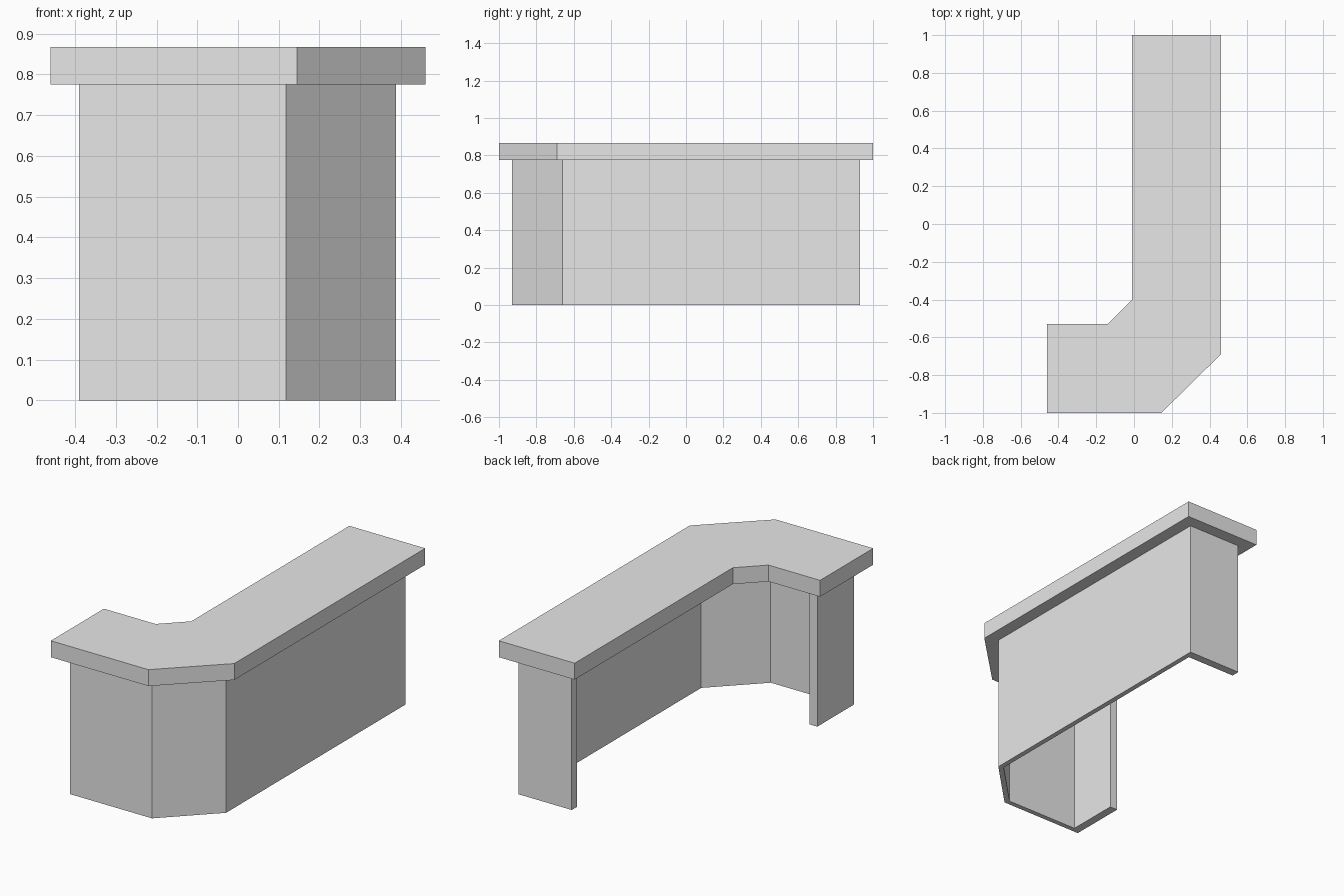
import bpy
import bmesh

cube = bpy.data.objects.get("Cube")
if cube:
    bpy.data.objects.remove(cube, do_unlink=True)

# Single plain grey finish
grey = bpy.data.materials.new("plain_grey")
grey.use_nodes = True
colour = (0.8, 0.8, 0.8, 1.0)
grey.diffuse_color = colour
grey.node_tree.nodes["Principled BSDF"].inputs["Base Color"].default_value = colour


def add_object(name, bm):
    bmesh.ops.recalc_face_normals(bm, faces=bm.faces)
    mesh = bpy.data.meshes.new(name)
    bm.to_mesh(mesh)
    bm.free()
    mesh.materials.append(grey)
    obj = bpy.data.objects.new(name, mesh)
    bpy.context.collection.objects.link(obj)
    return obj


def prism(name, outline, bottom, top):
    """Extrude a floor-plan outline upwards from bottom to top."""
    bm = bmesh.new()
    face = bm.faces.new([bm.verts.new((x, y, bottom)) for x, y in outline])
    result = bmesh.ops.extrude_face_region(bm, geom=[face], use_keep_orig=True)
    verts = [v for v in result["geom"] if isinstance(v, bmesh.types.BMVert)]
    bmesh.ops.translate(bm, verts=verts, vec=(0, 0, top - bottom))
    return add_object(name, bm)


# Worktop: L-shaped slab with chamfered corners
prism("worktop", [
    (-0.46, -1), (0.145, -1), (0.46, -0.69), (0.46, 1),
    (-0.01, 1), (-0.01, -0.4), (-0.14, -0.53), (-0.46, -0.53),
], 0.775, 0.867)

# Base: thin outer wall that turns in to a thicker panel at each end
wall, panel = 0.028, 0.047
bend = wall * 0.414
left, right, front, back = -0.39, 0.388, -0.93, 0.93
prism("base_wall", [
    (left, front), (0.118, front), (right, -0.66), (right, back),
    (0.057, back), (0.057, back - panel), (right - wall, back - panel),
    (right - wall, -0.66 + bend), (0.118 - bend, front + wall),
    (left + panel, front + wall), (left + panel, -0.605), (left, -0.605),
], 0, 0.775)

# Raised rectangular frame on the long side
bm = bmesh.new()
corners = [(-0.325, 0.075), (0.59, 0.075), (0.59, 0.28), (-0.325, 0.28)]
face = bm.faces.new([bm.verts.new((right, y, z)) for y, z in corners])
bmesh.ops.inset_region(bm, faces=[face], thickness=0.04, use_even_offset=True)
bmesh.ops.delete(bm, geom=[face], context='FACES')
result = bmesh.ops.extrude_face_region(bm, geom=bm.faces[:], use_keep_orig=True)
raised = [v for v in result["geom"] if isinstance(v, bmesh.types.BMVert)]
bmesh.ops.translate(bm, verts=raised, vec=(0.017, 0, 0))
add_object("side_frame", bm)
